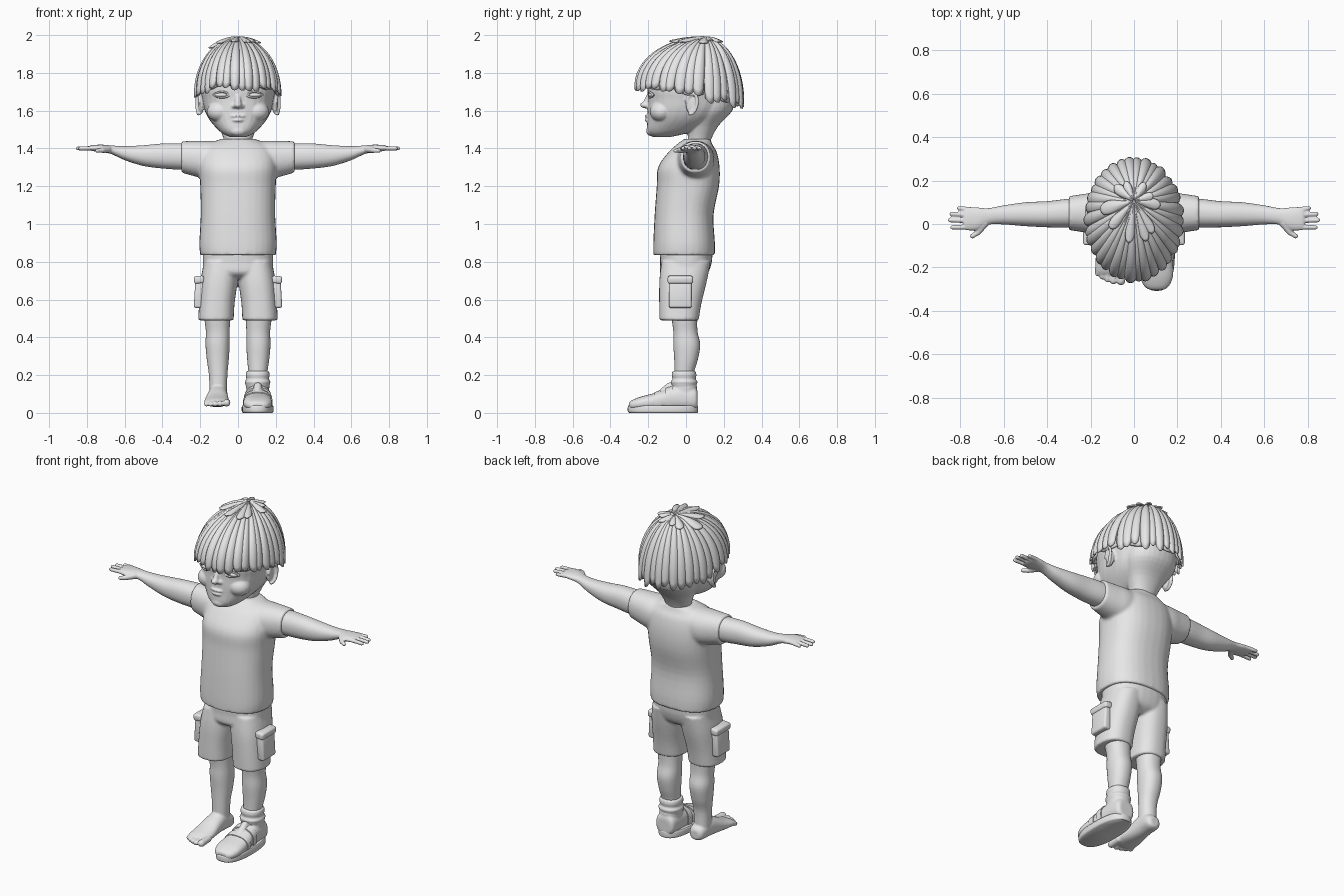
import bpy, bmesh, math, random
from mathutils import Vector, Matrix

random.seed(4)
default_cube = bpy.data.objects.get("Cube")
if default_cube:
    bpy.data.objects.remove(default_cube, do_unlink=True)

clay = bpy.data.materials.new("clay_grey")
clay.use_nodes = True
clay.diffuse_color = (0.8, 0.8, 0.8, 1)
for node in clay.node_tree.nodes:
    if node.type == 'BSDF_PRINCIPLED':
        node.inputs["Base Color"].default_value = clay.diffuse_color


def catmull(a, b, c, d, t):
    return [q + t * (r - p) / 2 + t * t * (p - 2.5 * q + 2 * r - s / 2)
            + t ** 3 * (1.5 * (q - r) + (s - p) / 2)
            for p, q, r, s in zip(a, b, c, d)]


def loft(bm, axis, rows, power=2.2, side=1, sides=32, steps=4):
    """Closed tube along an axis; rows hold station, two centres, two radii."""
    path = []
    for i in range(len(rows) - 1):
        quad = [rows[max(0, min(len(rows) - 1, i + k))] for k in (-1, 0, 1, 2)]
        path += [catmull(*quad, k / steps) for k in range(steps)]
    path.append(rows[-1])
    rings = []
    for t, cu, cv, ru, rv in path:
        ring = []
        for k in range(sides):
            a = math.tau * k / sides
            c, s = math.cos(a), math.sin(a)
            u = cu + ru * math.copysign(abs(c) ** (2 / power), c)
            v = cv + rv * math.copysign(abs(s) ** (2 / power), s)
            x, y, z = {'x': (t, u, v), 'y': (u, t, v), 'z': (u, v, t)}[axis]
            ring.append(bm.verts.new((x * side, y, z)))
        rings.append(ring)
    for low, high in zip(rings, rings[1:]):
        for k in range(sides):
            j = (k + 1) % sides
            bm.faces.new((low[k], low[j], high[j], high[k]))
    bm.faces.new(rings[0])
    bm.faces.new(rings[-1])


def ball(bm, centre, radii):
    place = Matrix.Translation(centre) @ Matrix.Diagonal((*radii, 1))
    bmesh.ops.create_uvsphere(bm, u_segments=24, v_segments=14, radius=1, matrix=place)


def capsule(bm, a, b, ra, rb):
    a, b = Vector(a), Vector(b)
    turn = (b - a).to_track_quat('Z', 'Y')
    made = bmesh.ops.create_uvsphere(bm, u_segments=14, v_segments=10, radius=1)
    for v in made["verts"]:
        v.co = b + turn @ (v.co * rb) if v.co.z > -1e-4 else a + turn @ (v.co * ra)


def chain(bm, points, radius):
    for a, b in zip(points, points[1:]):
        capsule(bm, a, b, radius, radius)


def finish(name, bm, voxel=0, smooth=3, thickness=0):
    """Make the object; a voxel size fuses overlapping shapes into one skin."""
    bmesh.ops.recalc_face_normals(bm, faces=bm.faces)
    mesh = bpy.data.meshes.new(name)
    bm.to_mesh(mesh)
    bm.free()
    ob = bpy.data.objects.new(name, mesh)
    bpy.context.collection.objects.link(ob)
    if voxel:
        fuse = ob.modifiers.new("fuse", 'REMESH')
        fuse.mode, fuse.voxel_size = 'VOXEL', voxel
        relax = ob.modifiers.new("relax", 'SMOOTH')
        relax.iterations = smooth
        graph = bpy.context.evaluated_depsgraph_get()
        baked = bpy.data.meshes.new_from_object(ob.evaluated_get(graph))
        ob.modifiers.clear()
        ob.data = baked
    if thickness:
        shell = ob.modifiers.new("shell", 'SOLIDIFY')
        shell.thickness, shell.offset = thickness, 0
    ob.data.materials.clear()
    ob.data.materials.append(clay)
    bpy.ops.object.select_all(action='DESELECT')
    ob.select_set(True)
    bpy.context.view_layer.objects.active = ob
    bpy.ops.object.shade_smooth_by_angle(angle=math.radians(50))
    return ob


SIDES = (("left", 1), ("right", -1))

# Shirt: torso with short sleeves
bm = bmesh.new()
loft(bm, 'z', [(.835, 0, -.01, .2, .163), (.9, 0, -.01, .205, .163), (1.05, 0, -.01, .197, .156),
               (1.2, 0, .01, .2, .165), (1.3, 0, .015, .205, .163), (1.38, 0, .035, .19, .128),
               (1.42, 0, .045, .16, .095), (1.45, 0, .06, .09, .07)], power=2.4)
for _, s in SIDES:
    loft(bm, 'x', [(.02, .05, 1.35, .09, .09), (.15, .05, 1.34, .1, .1),
                   (.22, .05, 1.345, .09, .095), (.3, .05, 1.355, .078, .083)], side=s)
finish("shirt", bm, .009, 5)

# Shorts: hips and two legs, with cargo pockets
bm = bmesh.new()
loft(bm, 'z', [(.71, 0, -.01, .13, .08), (.74, 0, -.01, .18, .125), (.8, 0, 0, .186, .137),
               (.87, 0, 0, .185, .14)], power=2.4)
for _, s in SIDES:
    loft(bm, 'z', [(.49, .117, -.037, .094, .104), (.58, .112, -.03, .094, .112),
                   (.7, .1, -.015, .098, .126), (.8, .09, 0, .09, .13)], power=2.4, side=s)
finish("shorts", bm, .008, 3)


def rounded_box(bm, centre, size, tilt):
    place = Matrix.Translation(centre) @ Matrix.Rotation(tilt, 4, 'Y') @ Matrix.Diagonal((*size, 1))
    made = bmesh.ops.create_cube(bm, size=1, matrix=place)
    edges = {e for v in made["verts"] for e in v.link_edges}
    bmesh.ops.bevel(bm, geom=list(edges), offset=.012, segments=3, profile=.5, affect='EDGES')


for word, s in SIDES:
    bm = bmesh.new()
    rounded_box(bm, (.205 * s, -.03, .63), (.05, .12, .15), -.06 * s)
    rounded_box(bm, (.206 * s, -.03, .705), (.055, .135, .04), .1 * s)
    finish(word + "_cargo_pocket", bm)

# Arms with hands
for word, s in SIDES:
    bm = bmesh.new()
    loft(bm, 'x', [(.2, .05, 1.355, .068, .07), (.3, .05, 1.357, .066, .07),
                   (.4, .045, 1.36, .06, .066), (.5, .045, 1.362, .055, .055),
                   (.6, .042, 1.375, .044, .037), (.67, .035, 1.393, .038, .023),
                   (.72, .024, 1.4, .052, .02), (.77, .024, 1.402, .053, .016),
                   (.785, .024, 1.402, .046, .011)], side=s)
    for y, tip in ((.066, .805), (.042, .84), (.016, .848), (-.014, .836)):
        capsule(bm, (.75 * s, y, 1.402), (tip * s, y * 1.1, 1.4), .0125, .0105)
    capsule(bm, (.69 * s, 0, 1.395), (.72 * s, -.04, 1.39), .02, .014)
    capsule(bm, (.72 * s, -.04, 1.39), (.745 * s, -.056, 1.388), .014, .011)
    finish(word + "_arm", bm, .005, 2)


# Legs; the right one ends in a bare foot
def add_leg(bm, s):
    loft(bm, 'z', [(.08, .105, -.01, .045, .05), (.2, .105, -.01, .049, .05),
                   (.28, .107, 0, .058, .062), (.36, .108, .004, .064, .071),
                   (.43, .107, -.003, .063, .064), (.5, .11, -.008, .068, .068),
                   (.58, .11, -.01, .07, .075)], side=s)


bm = bmesh.new()
add_leg(bm, 1)
finish("left_leg", bm)

bm = bmesh.new()
add_leg(bm, -1)
loft(bm, 'y', [(.06, .1, .07, .025, .025), (.04, .1, .075, .045, .043), (-.03, .105, .09, .05, .06),
               (-.09, .109, .08, .056, .05), (-.15, .112, .065, .064, .034),
               (-.21, .113, .055, .066, .022), (-.23, .113, .052, .058, .014)], side=-1)
for x, tip, r in ((.06, -.262, .02), (.095, -.263, .015), (.122, -.255, .014),
                  (.146, -.243, .013), (.167, -.228, .013)):
    capsule(bm, (-x, -.2, .056), (-x, tip, .033 + r), r, r)
finish("bare_foot_and_leg", bm, .0055, 2)

# Shoe: sole, upper, straps and rolled sock
bm = bmesh.new()
loft(bm, 'z', [(0, .104, -.12, .078, .18), (.008, .104, -.122, .084, .186),
               (.032, .104, -.122, .084, .186), (.04, .104, -.122, .08, .182)], power=2.5)
finish("shoe_sole", bm)
bm = bmesh.new()
loft(bm, 'y', [(.062, .105, .07, .04, .04), (.045, .105, .075, .06, .062), (-.04, .105, .078, .066, .068),
               (-.1, .105, .07, .069, .058), (-.17, .105, .058, .075, .046),
               (-.24, .104, .05, .076, .036), (-.285, .104, .042, .058, .026),
               (-.302, .104, .04, .035, .015)], power=2.4)
loft(bm, 'z', [(.08, .105, -.01, .06, .066), (.15, .105, -.008, .061, .066)])
capsule(bm, (.105, -.13, .1), (.105, -.085, .14), .025, .022)
finish("shoe_upper", bm, .006, 3)
for word, y, z, rx, rz in (("upper", -.09, .072, .075, .068), ("lower", -.15, .06, .079, .056)):
    bm = bmesh.new()
    loft(bm, 'y', [(y + .018, .105, z + .003, rx - .003, rz + .002),
                   (y - .018, .105, z - .003, rx, rz - .004)], power=2.4)
    finish(word + "_shoe_strap", bm)
bm = bmesh.new()
loft(bm, 'z', [(.12, .104, -.01, .058, .06), (.15, .104, -.01, .064, .067), (.165, .104, -.01, .067, .07),
               (.18, .104, -.01, .06, .062), (.2, .104, -.01, .063, .065), (.217, .104, -.01, .06, .061),
               (.222, .104, -.01, .05, .052)])
finish("rolled_sock", bm)

# Head with neck, nose, lips and ears
bm = bmesh.new()
loft(bm, 'z', [(1.46, 0, -.13, .04, .045), (1.475, 0, -.105, .075, .09), (1.5, 0, -.07, .107, .137),
               (1.55, 0, -.025, .15, .18), (1.6, 0, 0, .176, .204), (1.66, 0, .015, .19, .216),
               (1.72, 0, .02, .198, .225), (1.82, 0, .02, .18, .21), (1.9, 0, .035, .13, .15),
               (1.94, 0, .05, .06, .07)], power=2.3)
loft(bm, 'z', [(1.41, 0, .065, .07, .06), (1.45, 0, .072, .076, .062), (1.52, 0, .09, .105, .082),
               (1.6, 0, .12, .15, .125), (1.68, 0, .12, .16, .14)])
capsule(bm, (0, -.185, 1.7), (0, -.212, 1.64), .014, .016)
ball(bm, (0, -.215, 1.63), (.021, .028, .018))
ball(bm, (0, -.185, 1.492), (.045, .026, .026))
ball(bm, (0, -.196, 1.571), (.042, .022, .009))
ball(bm, (0, -.196, 1.55), (.034, .023, .011))
for _, s in SIDES:
    ball(bm, (.021 * s, -.2, 1.624), (.014, .018, .012))
    ball(bm, (.095 * s, -.13, 1.595), (.07, .062, .055))
    ball(bm, (.196 * s, .03, 1.635), (.014, .032, .055))
    rim = []
    for k in range(11):
        a = math.radians(-110 + 27 * k)
        y = .03 + .03 * math.cos(a)
        rim.append(((.198 + (y + .01) * .3) * s, y, 1.637 + .054 * math.sin(a) + (y - .03) * .4))
    chain(bm, rim, .009)
finish("head", bm, .006, 2)

# Eyes with lids
for word, s in SIDES:
    bm = bmesh.new()
    ball(bm, (.085 * s, -.178, 1.683), (.04, .022, .014))
    finish(word + "_eye", bm)
    bm = bmesh.new()
    for height in (.017, -.014):
        arc = []
        for k in range(9):
            u = k / 4 - 1
            arc.append(((.085 + .045 * u) * s, -.195 + .01 * u + .012 * u * u,
                        1.683 + height * (1 - u * u)))
        chain(bm, arc, .005)
    finish(word + "_eyelids", bm)


# Hair: a cap covered by locks that spread from the crown
def scalp(a, s, lift):
    edge = 1.688 - .045 * math.sin(a)
    reach, drop = math.sin(s * 1.64), math.cos(s * 1.64)
    p = Vector((.21 * math.cos(a) * reach,
                .1 * (1 - reach) + (.02 + .268 * math.sin(a)) * reach,
                edge + (1.966 - edge) * drop))
    return p + (p - Vector((0, .03, 1.72))).normalized() * lift


def lock(bm, angle, half, start, end, lift, flare=0):
    rows, cols, grid = 14, 6, []
    for i in range(rows + 1):
        line = []
        for j in range(cols + 1):
            u, t = 2 * j / cols - 1, i / rows
            s = start + (end - .04 * u * u - start) * t
            narrow = 1 - .3 * t ** 6
            line.append(bm.verts.new(scalp(angle + half * u * narrow, s,
                                           lift + .013 * (1 - u * u) + flare * t * t)))
        grid.append(line)
    for i in range(rows):
        for j in range(cols):
            bm.faces.new((grid[i][j], grid[i][j + 1], grid[i + 1][j + 1], grid[i + 1][j]))


bm = bmesh.new()
lock_count = 34
for k in range(lock_count):
    lock(bm, math.tau * (k + random.uniform(-.2, .2)) / lock_count, math.pi / lock_count * 1.3,
         .03, random.uniform(.95, 1.03), .004 * (k % 2) + random.uniform(0, .004))
finish("hair_locks", bm, thickness=.01)

bm = bmesh.new()
for k in range(10):
    lock(bm, math.tau * (k + random.uniform(-.3, .3)) / 10, .24, .02,
         random.uniform(.25, .42), .012, .012)
finish("crown_tufts", bm, thickness=.008)

bm = bmesh.new()
for k in range(8):
    lock(bm, math.tau * k / 8, math.pi / 8, 0, .98, -.012)
finish("hair_cap", bm, thickness=.012)
